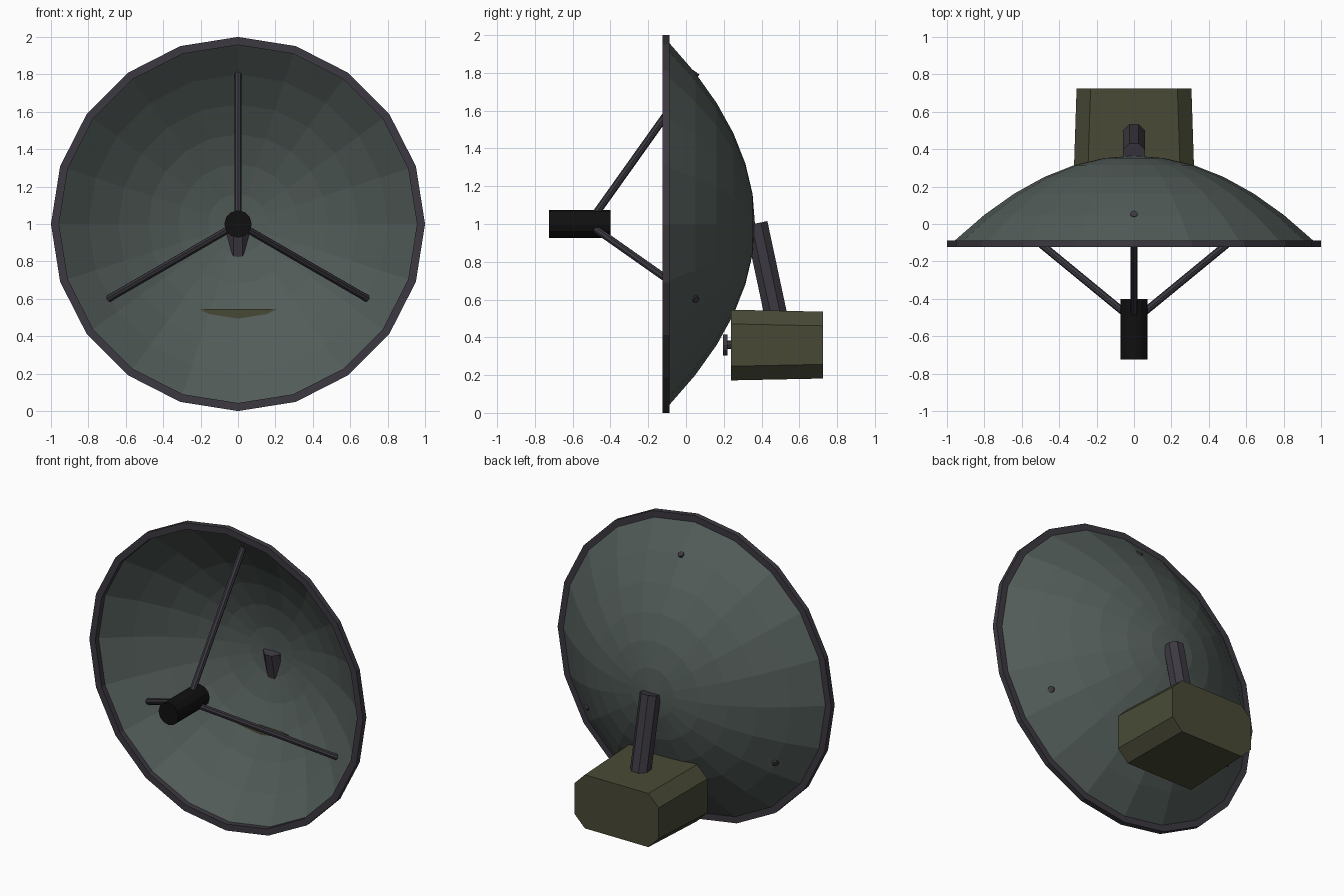
import bpy, bmesh, math
from mathutils import Vector, Matrix

if "Cube" in bpy.data.objects:
    bpy.data.objects.remove(bpy.data.objects["Cube"])


def material(name, rgb):
    m = bpy.data.materials.new(name)
    m.diffuse_color = (*rgb, 1)
    m.use_nodes = True
    m.node_tree.nodes["Principled BSDF"].inputs["Base Color"].default_value = m.diffuse_color
    return m


DISH = material("grey green", (0.085, 0.108, 0.100))
METAL = material("dark metal", (0.045, 0.041, 0.052))
BLACK = material("black", (0.005, 0.005, 0.005))
OLIVE = material("olive", (0.064, 0.067, 0.036))
CENTRE = Vector((0, 0, 1))


def add_object(name, bm, mat):
    bmesh.ops.recalc_face_normals(bm, faces=bm.faces)
    mesh = bpy.data.meshes.new(name)
    bm.to_mesh(mesh)
    bm.free()
    mesh.materials.append(mat)
    ob = bpy.data.objects.new(name, mesh)
    bpy.context.collection.objects.link(ob)
    return ob


def lathe(name, profile, sides, mat, closed=False):
    """Spin (radius, y) points around the y axis of the dish."""
    bm = bmesh.new()
    rings = []
    for r, y in profile:
        if r == 0:
            rings.append([bm.verts.new(CENTRE + Vector((0, y, 0)))] * sides)
        else:
            rings.append([bm.verts.new(CENTRE + Vector((
                r * math.cos(math.tau * i / sides), y,
                r * math.sin(math.tau * i / sides)))) for i in range(sides)])
    pairs = list(zip(rings, rings[1:]))
    if closed:
        pairs.append((rings[-1], rings[0]))
    for a, b in pairs:
        for i in range(sides):
            j = (i + 1) % sides
            bm.faces.new(dict.fromkeys((a[i], a[j], b[j], b[i])))
    return add_object(name, bm, mat)


def rod(name, start, end, radius, sides, mat, turn=0.0):
    """Straight cylinder between two points."""
    start, end = Vector(start), Vector(end)
    d = end - start
    bm = bmesh.new()
    m = (Matrix.Translation((start + end) / 2)
         @ d.to_track_quat('Z', 'Y').to_matrix().to_4x4()
         @ Matrix.Rotation(turn, 4, 'Z'))
    bmesh.ops.create_cone(bm, cap_ends=True, segments=sides, radius1=radius,
                          radius2=radius, depth=d.length, matrix=m)
    return add_object(name, bm, mat)


# Parabolic reflector bowl, six rings deep
lathe("dish", [(0.16 * i, 0.365 - 0.455 * (i / 6) ** 2) for i in range(7)], 20, DISH)

# Flat rim band
lathe("dish_rim", [(0.957, -0.124), (1.0, -0.124), (1.0, -0.088), (0.957, -0.088)],
      20, METAL, closed=True)

# Feed horn at the focus
rod("feed_horn", (0, -0.725, 1), (0, -0.4, 1), 0.073, 12, BLACK)

# Three struts holding the feed horn, just piercing the bowl
for k in range(3):
    a = math.radians(90 + 120 * k)
    c, s = math.cos(a), math.sin(a)
    rod(f"feed_strut_{k + 1}", (0.03 * c, -0.495, 1 + 0.03 * s),
        (0.803 * c, 0.055, 1 + 0.803 * s), 0.02, 8, METAL)

# Leaning support post
rod("support_post", (0, 0.49, 0.45), (0, 0.372, 1.003), 0.065, 8, METAL, math.pi / 8)

# Equipment box: chamfered section, slightly tapered to the rear
bm = bmesh.new()
ends = []
for y, w, zb, zt in ((0.237, 0.323, 0.172, 0.546), (0.725, 0.307, 0.182, 0.536)):
    c = 0.075
    section = [(w, zb + c), (w, zt - c), (w - c, zt), (c - w, zt),
               (-w, zt - c), (-w, zb + c), (c - w, zb), (w - c, zb)]
    ends.append([bm.verts.new((x, y, z)) for x, z in section])
    bm.faces.new(ends[-1])
for i in range(8):
    j = (i + 1) % 8
    bm.faces.new((ends[0][i], ends[0][j], ends[1][j], ends[1][i]))
add_object("equipment_box", bm, OLIVE)

# Knob on the front of the box
rod("knob_stem", (0, 0.215, 0.36), (0, 0.245, 0.36), 0.022, 8, METAL)
rod("knob_disc", (0, 0.195, 0.36), (0, 0.22, 0.36), 0.056, 12, METAL)
